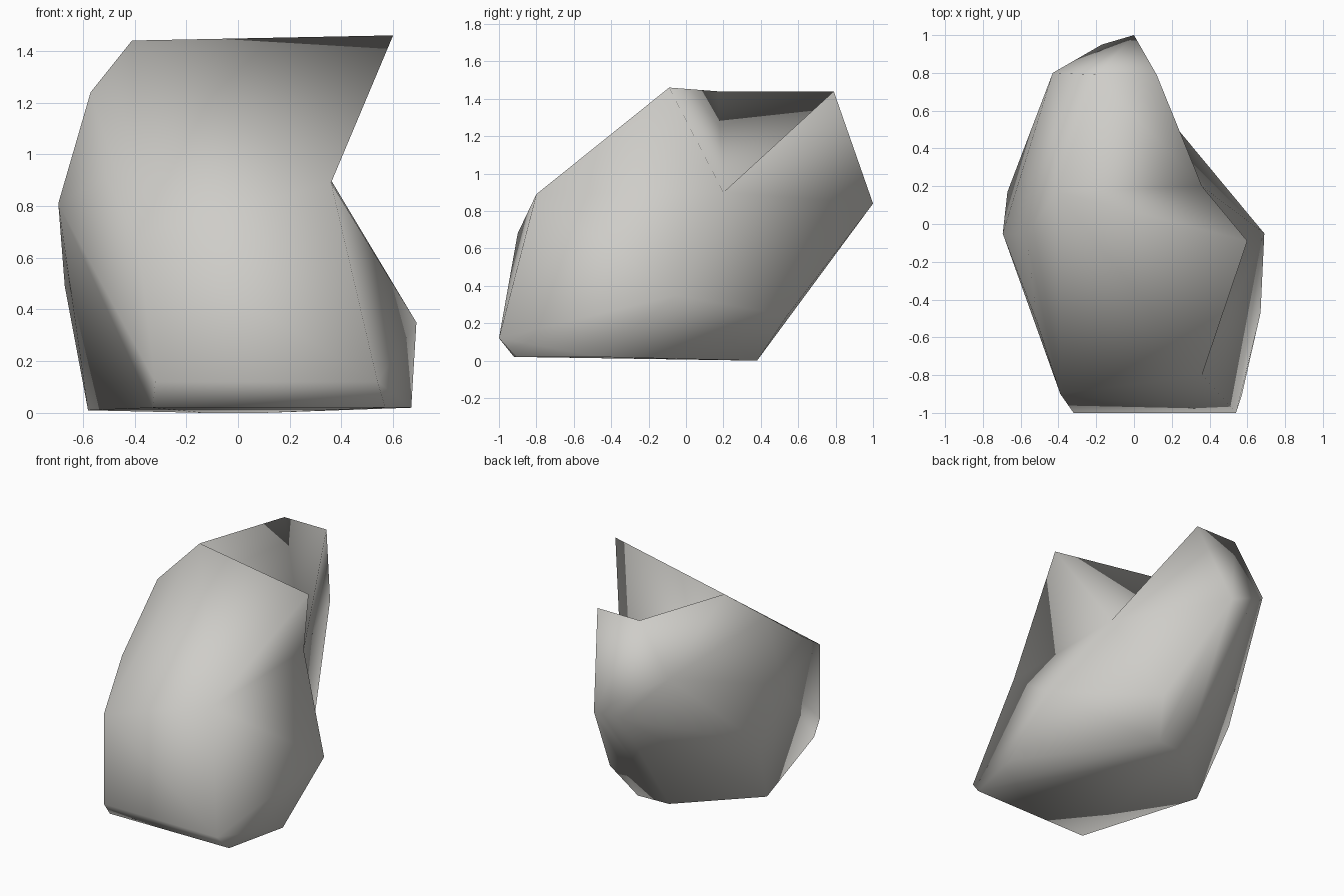
import bpy
import bmesh

default_cube = bpy.data.objects.get("Cube")
if default_cube:
    bpy.data.objects.remove(default_cube, do_unlink=True)

# Pale warm grey stone
stone = bpy.data.materials.new("pale_stone")
stone.use_nodes = True
stone_colour = (0.62, 0.61, 0.58, 1)
stone.diffuse_color = stone_colour
stone.node_tree.nodes["Principled BSDF"].inputs["Base Color"].default_value = stone_colour

# Corners that border the chipped hollow at the top right
rim_corners = {
    "top_left": (-.41, .17, 1.44),
    "front_top_right": (.36, -.8, .89),
    "right_bulge": (.69, -.05, .35),
    "right_back_low": (.2, .54, .24),
    "back_point": (0, 1, .84),
    "back_top_right": (.12, .79, 1.44),
    "back_top_left": (-.2, .79, 1.44),
}
# Remaining corners of the boulder
body_corners = {
    "front_top_left": (-.39, -.9, .68),
    "front_low_left": (-.32, -1, .12),
    "front_low_right": (.54, -1, .12),
    "base_front_left": (-.33, -.92, .02),
    "base_front_right": (.57, -.91, .02),
    "base_right": (.67, -.47, .02),
    "base_left": (-.58, -.05, .01),
    "base_back_left": (-.13, .37, 0),
    "base_back_right": (.1, .38, 0),
    "left_shoulder": (-.57, -.06, 1.24),
    "left_front": (-.51, -.53, .91),
    "left_bulge": (-.695, -.05, .81),
    "left_back": (-.67, .17, .49),
    "back_left_high": (-.43, .8, 1.1),
    "back_left_low": (-.17, .95, .82),
}

# Wrap the corners in a faceted shell
bm = bmesh.new()
rim = {name: bm.verts.new(p) for name, p in rim_corners.items()}
for p in body_corners.values():
    bm.verts.new(p)
bmesh.ops.convex_hull(bm, input=list(bm.verts))
bmesh.ops.delete(bm, geom=[v for v in bm.verts if not v.link_faces], context="VERTS")
bmesh.ops.recalc_face_normals(bm, faces=list(bm.faces))
bm.normal_update()

# Open the chipped corner
rim_verts = set(rim.values())
chipped = [f for f in bm.faces if rim_verts.issuperset(f.verts) and f.normal.y < .8]
bmesh.ops.delete(bm, geom=chipped, context="FACES")

# Raise the overhanging tip, then sink the opening to one deep point
tip = bm.verts.new((.6, -.09, 1.46))
bm.faces.new((rim["top_left"], rim["front_top_right"], tip))
deep = bm.verts.new((.36, .2, .9))
for edge in [e for e in bm.edges if e.is_boundary]:
    bm.faces.new((edge.verts[0], edge.verts[1], deep))
bmesh.ops.recalc_face_normals(bm, faces=list(bm.faces))
for face in bm.faces:
    face.smooth = True

mesh = bpy.data.meshes.new("boulder")
bm.to_mesh(mesh)
bm.free()
mesh.materials.append(stone)
boulder = bpy.data.objects.new("boulder", mesh)
bpy.context.collection.objects.link(boulder)
